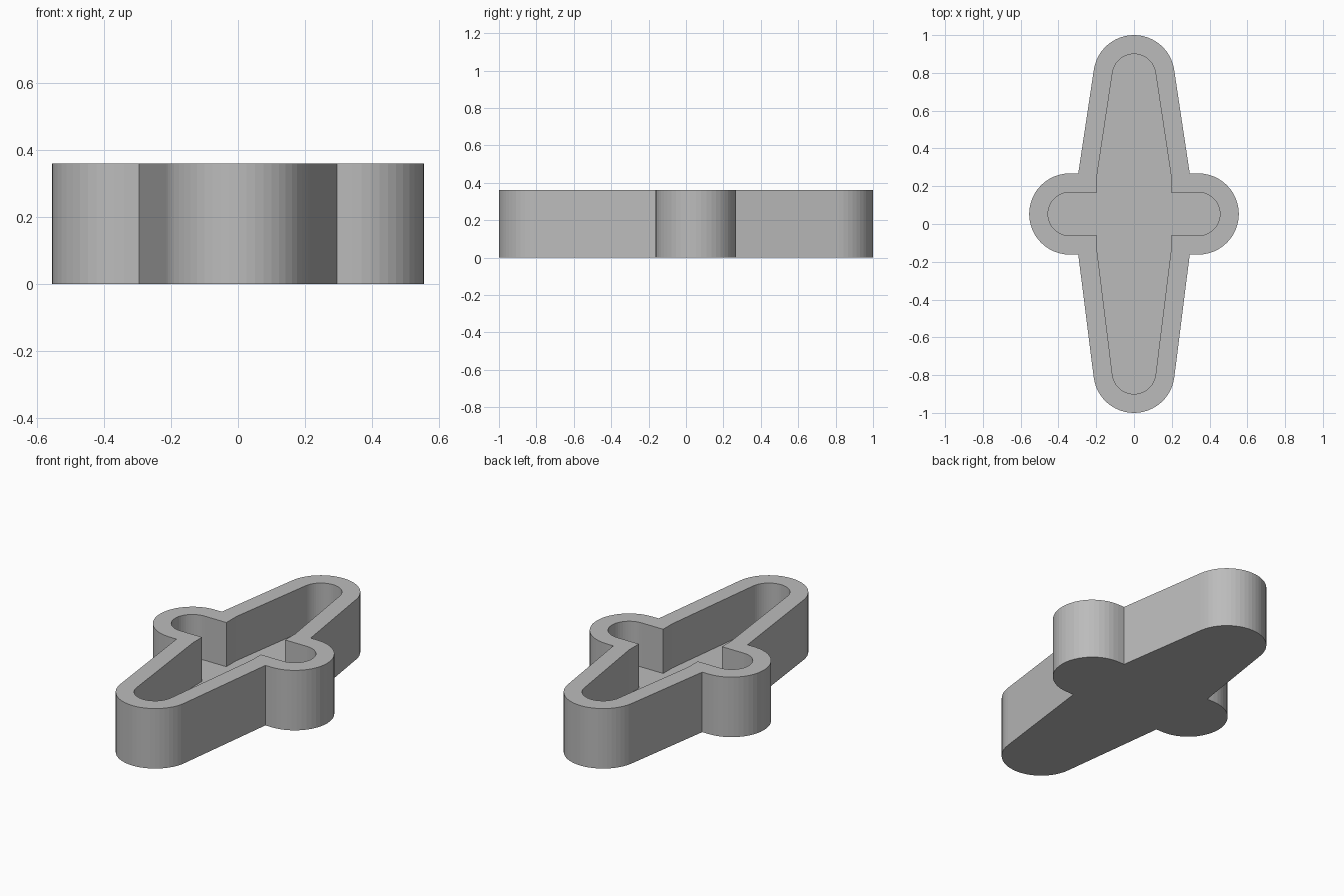
import bpy, bmesh
from math import sin, cos, pi, atan2

if "Cube" in bpy.data.objects:
    bpy.data.objects.remove(bpy.data.objects["Cube"])

HEIGHT, FLOOR = 0.36, 0.095
ARM_Y, ARM_X, END_Y = 0.053, 0.34, 0.785   # arc centres of the rounded ends
SEG = 24


def arc(cx, cy, r, a0, a1):
    return [(cx + r * cos(a0 + (a1 - a0) * i / SEG),
             cy + r * sin(a0 + (a1 - a0) * i / SEG)) for i in range(SEG + 1)]


def outline(r, corner_x, shoulder):
    """Counter-clockwise cross: tapered long bar with a short rounded arm each side."""
    lean_up, lean_dn = atan2(0.083, 0.55), atan2(0.082, 0.65)
    top = arc(0, END_Y, r, lean_up, pi - lean_up)
    bottom = arc(0, -END_Y, r, pi + lean_dn, 2 * pi - lean_dn)
    arm = arc(ARM_X, ARM_Y, r, -pi / 2, pi / 2)
    # the bar's side meets the arm at a corner, with one extra point on the side
    up, dn = (corner_x, ARM_Y + r), (corner_x, ARM_Y - r)
    if shoulder:
        s_up, s_dn = (corner_x, ARM_Y + 0.21), (corner_x, ARM_Y - 0.2)
    else:
        mix = lambda a, b: tuple(p * 0.85 + q * 0.15 for p, q in zip(a, b))
        s_up, s_dn = mix(up, top[0]), mix(dn, bottom[-1])
    right = [s_dn, dn] + arm + [up, s_up]
    left = [(-x, y) for x, y in reversed(right)]
    return right + top + left + bottom


outer = outline(0.215, 0.295, False)
inner = outline(0.115, 0.195, True)

# tray: outer wall, rim, inner wall, raised floor and underside
bm = bmesh.new()
rings = [[bm.verts.new((x, y, z)) for x, y in pts]
         for pts, z in ((outer, 0), (outer, HEIGHT), (inner, HEIGHT), (inner, FLOOR))]
n = len(outer)
for a, b in zip(rings, rings[1:]):
    for i in range(n):
        j = (i + 1) % n
        bm.faces.new((a[i], a[j], b[j], b[i]))
bm.faces.new(rings[0][::-1])
bm.faces.new(rings[3])
mesh = bpy.data.meshes.new("cross_tray")
bm.to_mesh(mesh)
bm.free()

grey = bpy.data.materials.new("grey")
grey.diffuse_color = (0.5, 0.5, 0.5, 1)
grey.use_nodes = True
grey.node_tree.nodes["Principled BSDF"].inputs["Base Color"].default_value = grey.diffuse_color
mesh.materials.append(grey)
tray = bpy.data.objects.new("cross_tray", mesh)
bpy.context.collection.objects.link(tray)
